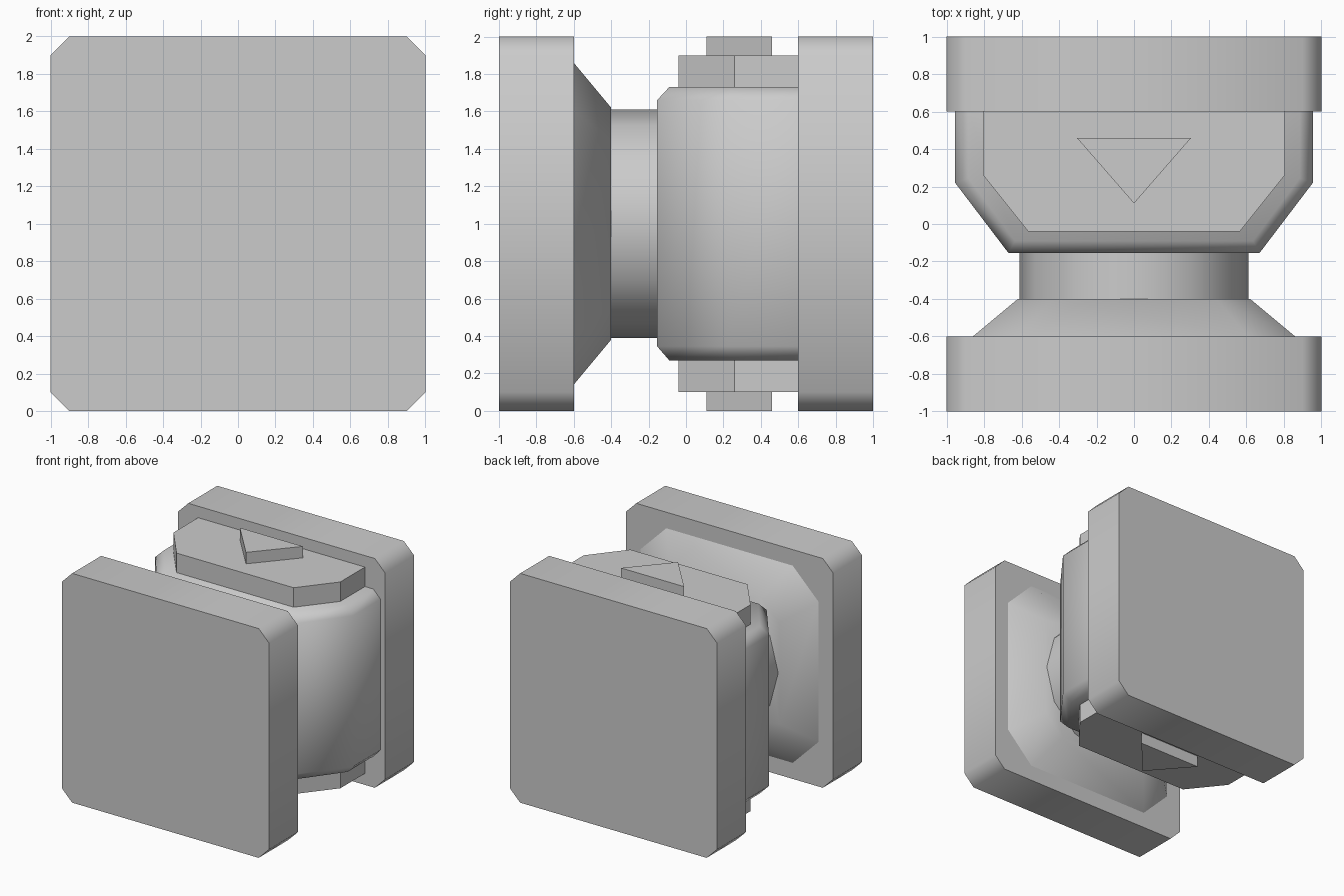
import bpy, bmesh, math

cube = bpy.data.objects.get("Cube")
if cube:
    bpy.data.objects.remove(cube, do_unlink=True)

GREY = (0.6, 0.6, 0.6, 1)
grey = bpy.data.materials.new("plain_grey")
grey.use_nodes = True
grey.diffuse_color = GREY
grey.node_tree.nodes["Principled BSDF"].inputs["Base Color"].default_value = GREY


def loft(name, rings, smooth=0):
    """Join rings of equal point count into a closed solid."""
    bm = bmesh.new()
    loops = [[bm.verts.new(p) for p in ring] for ring in rings]
    n = len(loops[0])
    for a, b in zip(loops, loops[1:]):
        for i in range(n):
            j = (i + 1) % n
            bm.faces.new((a[i], a[j], b[j], b[i]))
    bm.faces.new(loops[0][::-1])
    bm.faces.new(loops[-1])
    bmesh.ops.recalc_face_normals(bm, faces=bm.faces[:])
    mesh = bpy.data.meshes.new(name)
    bm.to_mesh(mesh)
    bm.free()
    mesh.materials.append(grey)
    obj = bpy.data.objects.new(name, mesh)
    bpy.context.collection.objects.link(obj)
    if smooth:
        bpy.ops.object.select_all(action='DESELECT')
        obj.select_set(True)
        bpy.context.view_layer.objects.active = obj
        bpy.ops.object.shade_smooth_by_angle(angle=math.radians(smooth))
    return obj


def cut_square(half, flat, y):
    """Square with cut corners, standing upright at depth y."""
    quarter = [(half, -flat), (half, flat)]
    pts = []
    for _ in range(4):
        pts += quarter
        quarter = [(-b, a) for a, b in quarter]
    return [(a, y, 1 + b) for a, b in pts]


def mirrored(half, z):
    """Plan outline from its +x half, mirrored to -x, at height z."""
    pts = half + [(-x, y) for x, y in reversed(half)]
    return [(x, y, z) for x, y in pts]


# End plates
for name, y in (("front_plate", -1), ("back_plate", 0.6)):
    loft(name, [cut_square(1, 0.9, y), cut_square(1, 0.9, y + 0.4)], 50)

# Tapered flange behind the front plate
loft("tapered_flange", [cut_square(0.86, 0.61, -0.6), cut_square(0.62, 0.44, -0.4)], 50)

# Twelve-sided neck
angles = [math.tau * i / 12 for i in range(12)]
loft("neck", [[(0.61 * math.cos(a), y, 1 + 0.61 * math.sin(a)) for a in angles]
              for y in (-0.41, -0.15)], 50)

# Main body with bevelled top and bottom rims
outer = [(0.67, -0.155), (0.955, 0.22), (0.955, 0.6)]
inner = [(0.635, -0.09), (0.885, 0.245), (0.885, 0.6)]
loft("body", [mirrored(inner, 0.27), mirrored(outer, 0.345),
              mirrored(outer, 1.66), mirrored(inner, 1.73)], 55)

# Raised blocks on top and bottom, each with a triangular marker
block = [(0.565, -0.04), (0.805, 0.26), (0.805, 0.6)]
marker = [(0, 0.11), (0.305, 0.46), (-0.305, 0.46)]
for side, sign in (("top", 1), ("bottom", -1)):
    loft(side + "_block", [mirrored(block, 1 + sign * h) for h in (0.7, 0.9)])
    loft(side + "_marker", [[(x, y, 1 + sign * h) for x, y in marker] for h in (0.88, 1)])
